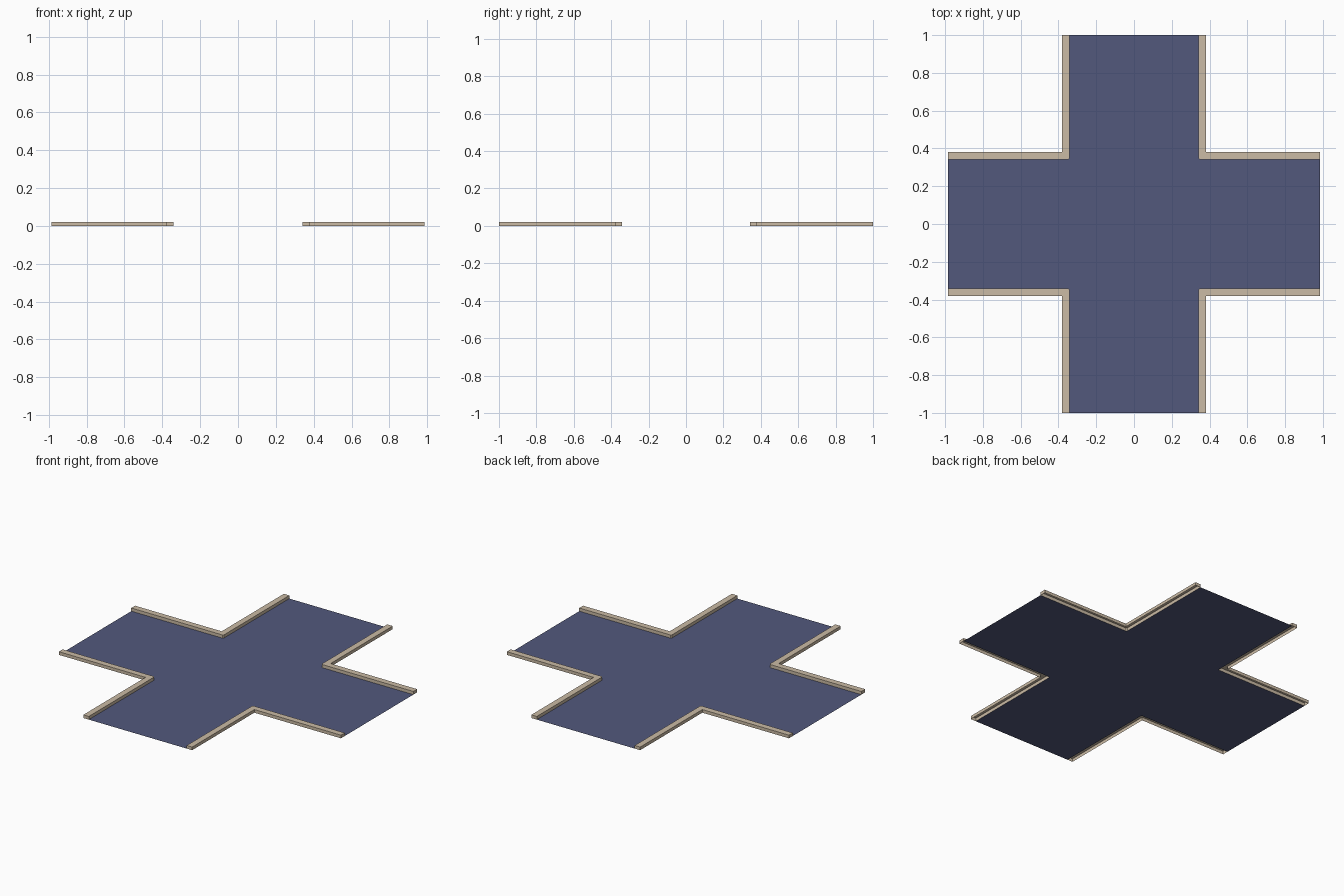
import bpy, bmesh

if "Cube" in bpy.data.objects:
    bpy.data.objects.remove(bpy.data.objects["Cube"])

ROAD, OUT, CH, H = 0.342, 0.38, 0.006, 0.02
EX, EY = 0.985, 1.0


def material(name, rgb):
    m = bpy.data.materials.new(name)
    m.diffuse_color = (*rgb, 1)
    m.use_nodes = True
    m.node_tree.nodes["Principled BSDF"].inputs["Base Color"].default_value = m.diffuse_color
    return m


def build(name, bm, mat):
    me = bpy.data.meshes.new(name)
    bm.to_mesh(me)
    bm.free()
    me.materials.append(mat)
    ob = bpy.data.objects.new(name, me)
    bpy.context.collection.objects.link(ob)


asphalt = material("asphalt blue grey", (0.084, 0.098, 0.202))
stone = material("curb beige", (0.597, 0.497, 0.376))

# flat cross-shaped road, corners cut to follow the curb
quarter = [(EX, ROAD), (ROAD + CH, ROAD), (ROAD, ROAD + CH), (ROAD, EY)]
outline = list(quarter)
outline += [(-x, y) for x, y in reversed(quarter)]
outline += [(-x, -y) for x, y in quarter]
outline += [(x, -y) for x, y in reversed(quarter)]
bm = bmesh.new()
bm.faces.new([bm.verts.new((x, y, 0.0)) for x, y in outline])
build("road", bm, asphalt)

# L-shaped curb in each corner, open underneath
inner = quarter
outer = [(EX, OUT), (OUT, OUT), (OUT, EY)]
for name, sx, sy in (("back_right", 1, 1), ("back_left", -1, 1),
                     ("front_left", -1, -1), ("front_right", 1, -1)):
    loop = [(x * sx, y * sy) for x, y in outer + inner[::-1]]
    if sx * sy > 0:
        loop.reverse()
    bm = bmesh.new()
    low = [bm.verts.new((x, y, 0)) for x, y in loop]
    top = [bm.verts.new((x, y, H)) for x, y in loop]
    bm.faces.new(top)
    n = len(loop)
    for i in range(n):
        j = (i + 1) % n
        bm.faces.new((low[i], low[j], top[j], top[i]))
    bm.normal_update()
    if bm.faces[:][0].normal.z < 0:
        bmesh.ops.reverse_faces(bm, faces=bm.faces[:])
    build("curb_" + name, bm, stone)
